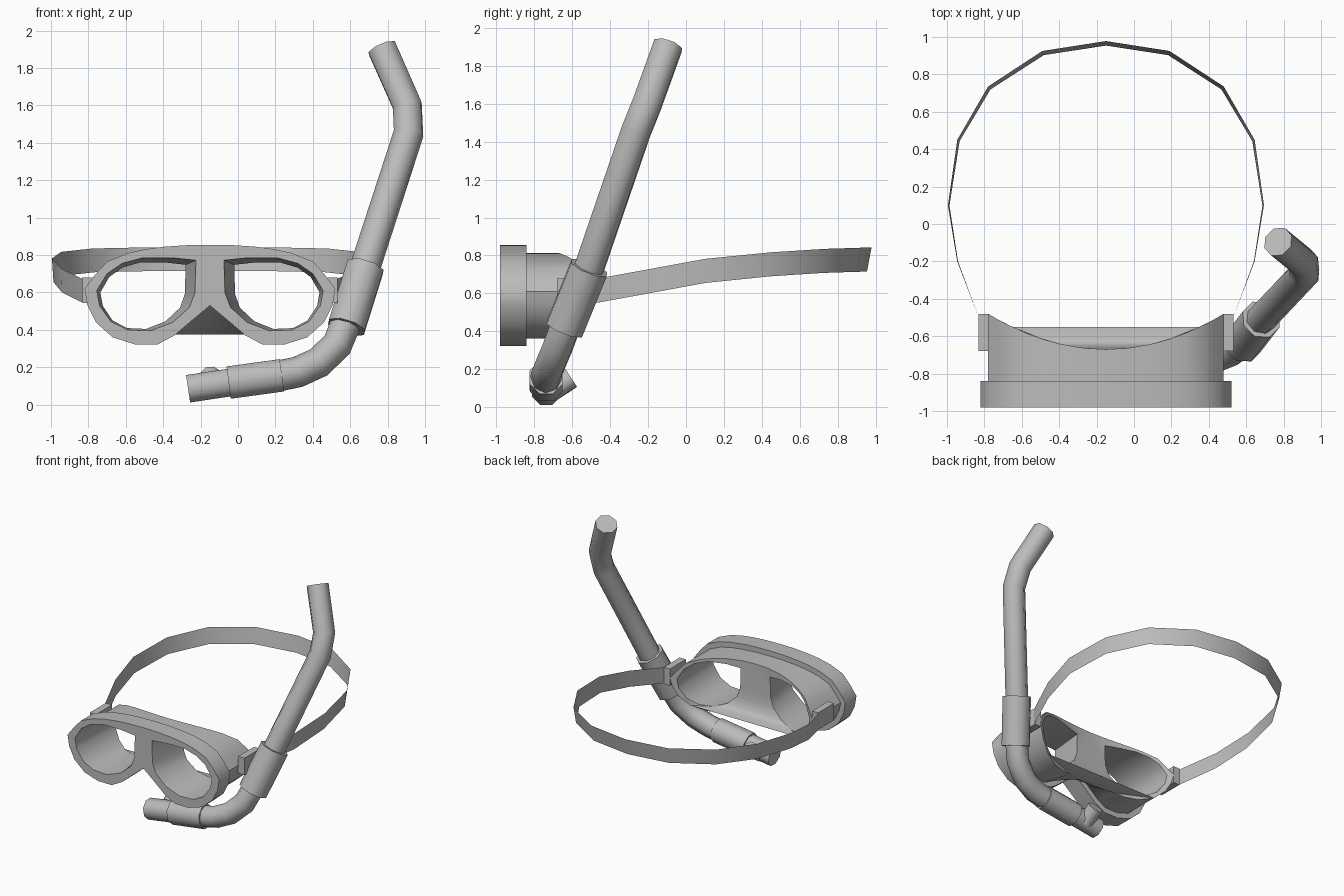
import bpy, bmesh, math
from mathutils import Vector

cube = bpy.data.objects.get("Cube")
if cube:
    bpy.data.objects.remove(cube, do_unlink=True)

CX = -0.15  # mask centre line

grey = bpy.data.materials.new("grey")
grey.use_nodes = True
grey.diffuse_color = (0.5, 0.5, 0.5, 1)
grey.node_tree.nodes["Principled BSDF"].inputs["Base Color"].default_value = (0.5, 0.5, 0.5, 1)


def finish(name, bm, smooth=True):
    bmesh.ops.recalc_face_normals(bm, faces=bm.faces[:])
    mesh = bpy.data.meshes.new(name)
    bm.to_mesh(mesh)
    bm.free()
    mesh.materials.append(grey)
    obj = bpy.data.objects.new(name, mesh)
    bpy.context.collection.objects.link(obj)
    if smooth:
        bpy.ops.object.select_all(action='DESELECT')
        obj.select_set(True)
        bpy.context.view_layer.objects.active = obj
        bpy.ops.object.shade_smooth_by_angle(angle=math.radians(50))
    return obj


def bridge(bm, a, b):
    n = len(a)
    for i in range(n):
        j = (i + 1) % n
        bm.faces.new((a[i], a[j], b[j], b[i]))


def tube(name, points, radius, sides=8):
    """Round bar swept along a path, with flat ends."""
    bm = bmesh.new()
    pts = [Vector(p) for p in points]
    last = len(pts) - 1
    rings, old = [], None
    for i, p in enumerate(pts):
        t = Vector()
        if i > 0:
            t += (p - pts[i - 1]).normalized()
        if i < last:
            t += (pts[i + 1] - p).normalized()
        t.normalize()
        if old is None:
            side = t.orthogonal().normalized()
        else:
            side = old.rotation_difference(t) @ side
        up = t.cross(side)
        old = t
        angles = [2 * math.pi * (k + 0.5) / sides for k in range(sides)]
        rings.append([bm.verts.new(p + radius * (side * math.cos(a) + up * math.sin(a)))
                      for a in angles])
    for a, b in zip(rings, rings[1:]):
        bridge(bm, a, b)
    bm.faces.new(rings[0])
    bm.faces.new(rings[-1])
    return finish(name, bm)


# Mask: half outline of the rim and one eye opening, as (offset from centre, height)
half = [(0, .855), (.12, .853), (.24, .845), (.34, .832), (.44, .81), (.55, .765),
        (.61, .70), (.67, .62), (.655, .53), (.61, .44), (.52, .36), (.40, .322),
        (.28, .322), (.19, .37), (.09, .455), (0, .53)]
eye = [(.075, .772), (.20, .785), (.36, .785), (.47, .755), (.55, .70), (.605, .61),
       (.59, .53), (.53, .445), (.44, .40), (.32, .395), (.20, .44), (.11, .52), (.08, .60)]
rim = half + [(-u, z) for u, z in half[-2:0:-1]]


def inset(loop, d):
    out = []
    for i, (u, z) in enumerate(loop):
        pu, pz = loop[i - 1]
        nu, nz = loop[(i + 1) % len(loop)]
        n = Vector((nz - pz, pu - nu)).normalized() * d
        out.append((u + n.x, z + n.y))
    return out


def back_y(u):
    return -0.67 + 0.19 * min(1, abs(u) / 0.63) ** 2


body = inset(rim, 0.042)
# nose pocket drops lower towards the face
body_back = [(u, .375 if abs(u) < .25 and z < .6 else z) for u, z in body]
eye_back = [(.13 + (u - .075) * .86, .405 + (z - .395) * .91) for u, z in eye]

bm = bmesh.new()


def ring(loop, depth, sign=1):
    return [bm.verts.new((CX + sign * u, depth(u), z)) for u, z in loop]


front, step = (lambda u: -0.98), (lambda u: -0.84)
outer = [ring(rim, front), ring(rim, step), ring(body, step), ring(body_back, back_y)]
holes = [(ring(eye, front, s), ring(eye_back, back_y, s)) for s in (1, -1)]
for a, b in zip(outer, outer[1:]):
    bridge(bm, a, b)
for a, b in holes:
    bridge(bm, a, b)
# front and back faces around the eye openings
for loops, ny in (([outer[0]] + [h[0] for h in holes], -1),
                  ([outer[-1]] + [h[1] for h in holes], 1)):
    edges = [bm.edges.get((lp[i - 1], lp[i])) for lp in loops for i in range(len(lp))]
    bmesh.ops.triangle_fill(bm, edges=edges, use_beauty=True, normal=(0, ny, 0))
finish("mask_frame", bm)

# Strap clips on both sides of the mask
for name, s in (("left_clip", 1), ("right_clip", -1)):
    bm = bmesh.new()
    bmesh.ops.create_cube(bm, size=1)
    for v in bm.verts:
        v.co = (CX + s * (0.655 + v.co.x * 0.055), -0.58 + v.co.y * 0.2, 0.612 + v.co.z * 0.135)
    finish(name, bm, smooth=False)

# Head strap: a thin band that leans in at the back; (offset, y, bottom height)
strap = [(.68, -.50, .545), (.795, -.20, .60), (.845, .10, .655), (.795, .45, .69),
         (.63, .735, .708), (.34, .925, .714), (0, .978, .715)]
path = strap + [(-u, y, z) for u, y, z in strap[-2::-1]]
bm = bmesh.new()
rows = []
for u, y, z in path:
    lean = 1 - 0.025 * (y + 0.5) / 1.5
    rows.append((bm.verts.new((CX + u * lean, y * lean, z)),
                 bm.verts.new((CX + u, y, z + 0.127))))
for (a, b), (c, d) in zip(rows, rows[1:]):
    bm.faces.new((a, c, d, b))
finish("head_strap", bm)

# Snorkel
tube("snorkel_tube", [(.77, -.095, 1.905), (.905, -.205, 1.60), (.912, -.265, 1.45),
                      (.68, -.51, .735), (.575, -.635, .43), (.53, -.675, .32),
                      (.43, -.715, .225), (.32, -.735, .175), (.20, -.737, .15)], .083)
tube("snorkel_sleeve", [(.68, -.51, .735), (.58, -.64, .415)], .108)
tube("mouth_sleeve", [(.235, -.737, .157), (-.05, -.737, .118)], .094)
tube("mouth_tube", [(0, -.737, .125), (-.267, -.737, .085)], .08)
tube("mouth_valve", [(-.145, -.72, .08), (-.145, -.605, .155)], .06)
